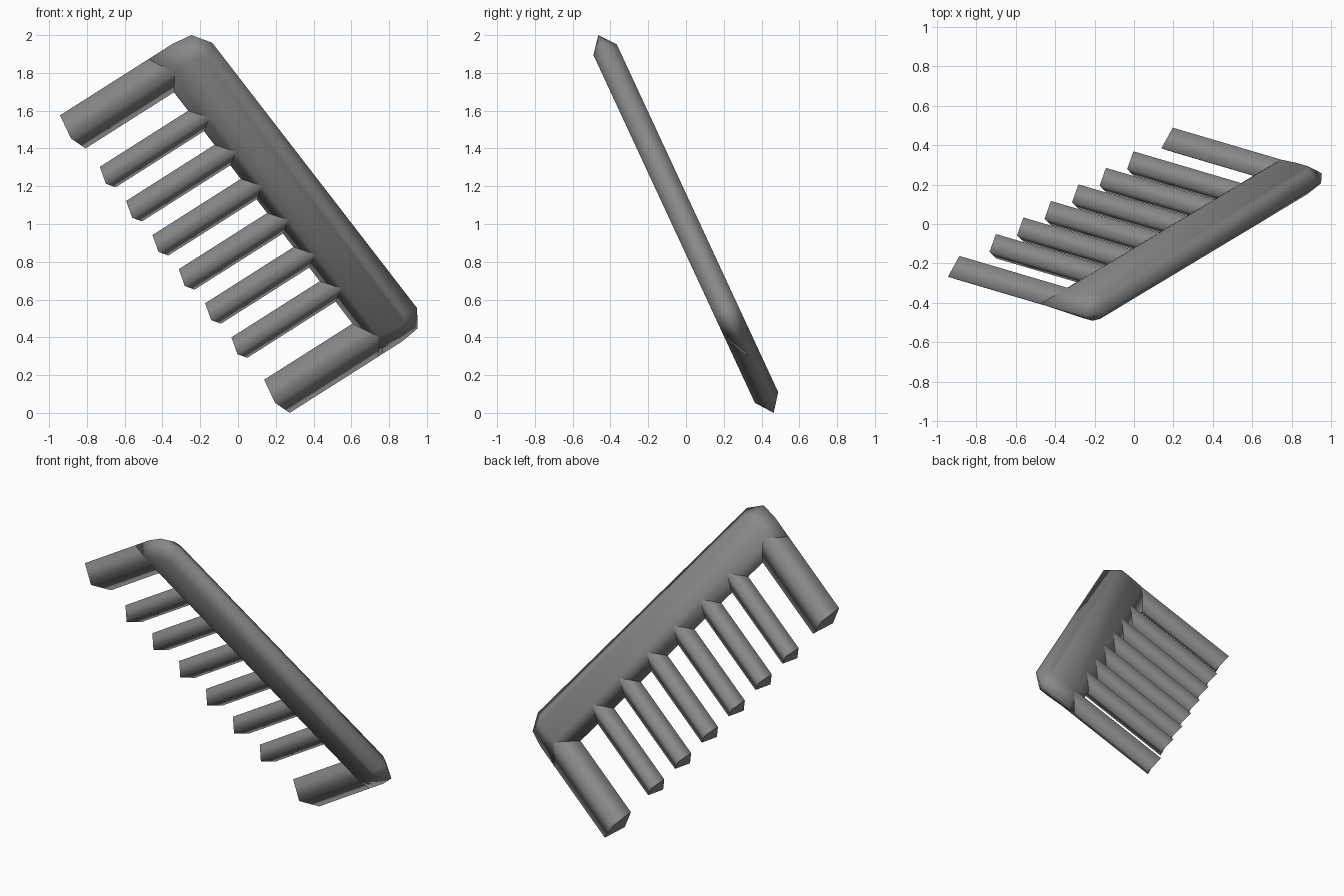
import bpy, bmesh
from math import radians
from mathutils import Matrix

cube = bpy.data.objects.get("Cube")
if cube:
    bpy.data.objects.remove(cube, do_unlink=True)

GREY = (0.25, 0.25, 0.25, 1)
grey = bpy.data.materials.new("dark grey")
grey.use_nodes = True
grey.diffuse_color = GREY
grey.node_tree.nodes["Principled BSDF"].inputs["Base Color"].default_value = GREY

# The comb is drawn flat (x along the spine, teeth toward -y), then leaned back
POSE = (Matrix.Translation((0, 0, 1)) @ Matrix.Rotation(radians(114.9), 4, 'X')
        @ Matrix.Rotation(radians(-55), 4, 'Z'))
HALF = 0.068      # half thickness


def finish(name, bm):
    bmesh.ops.recalc_face_normals(bm, faces=bm.faces)
    bm.transform(POSE)
    mesh = bpy.data.meshes.new(name)
    bm.to_mesh(mesh)
    bm.free()
    mesh.materials.append(grey)
    obj = bpy.data.objects.new(name, mesh)
    bpy.context.collection.objects.link(obj)


def bridge(bm, ring_a, ring_b):
    for i in range(len(ring_a)):
        j = (i + 1) % len(ring_a)
        bm.faces.new((ring_a[i], ring_a[j], ring_b[j], ring_b[i])).smooth = True


def mirrored(points):
    return points + [(-x, y) for x, y in reversed(points)]


def make_spine():
    # Widest outline at mid thickness, smaller flat plateau front and back
    outline = mirrored([(-1.06, 0.163), (-1.06, 0.32), (-1.045, 0.43), (-0.945, 0.495)])
    plateau = mirrored([(-0.942, 0.25), (-0.955, 0.34), (-0.955, 0.41), (-0.915, 0.43)])
    bm = bmesh.new()
    middle = [bm.verts.new((x, y, 0)) for x, y in outline]
    for z in (-HALF, HALF):
        ring = [bm.verts.new((x, y, z)) for x, y in plateau]
        bridge(bm, middle, ring)
        bm.faces.new(ring).smooth = True
    finish("spine", bm)


def make_tooth(name, x, half_width):
    # Diamond section, rooted inside the spine, with a slightly raised ridge at the tip
    bm = bmesh.new()
    section = [(-half_width, 0), (0, HALF), (half_width, 0), (0, -HALF)]
    root = [bm.verts.new((x + dx, 0.25, z)) for dx, z in section]
    tip = [bm.verts.new((x + dx, -0.42 if z else -0.408, z)) for dx, z in section]
    bridge(bm, root, tip)
    for ring in (root, tip):
        cap = bm.faces.new(ring)
        for edge in cap.edges:
            edge.smooth = False
    finish(name, bm)


make_spine()
for side, name in ((-1, "upper_end_tooth"), (1, "lower_end_tooth")):
    make_tooth(name, side * 0.942, 0.118)
for i in range(6):
    make_tooth(f"tooth_{i + 1}", -0.62 + 0.243 * i, 0.073)
